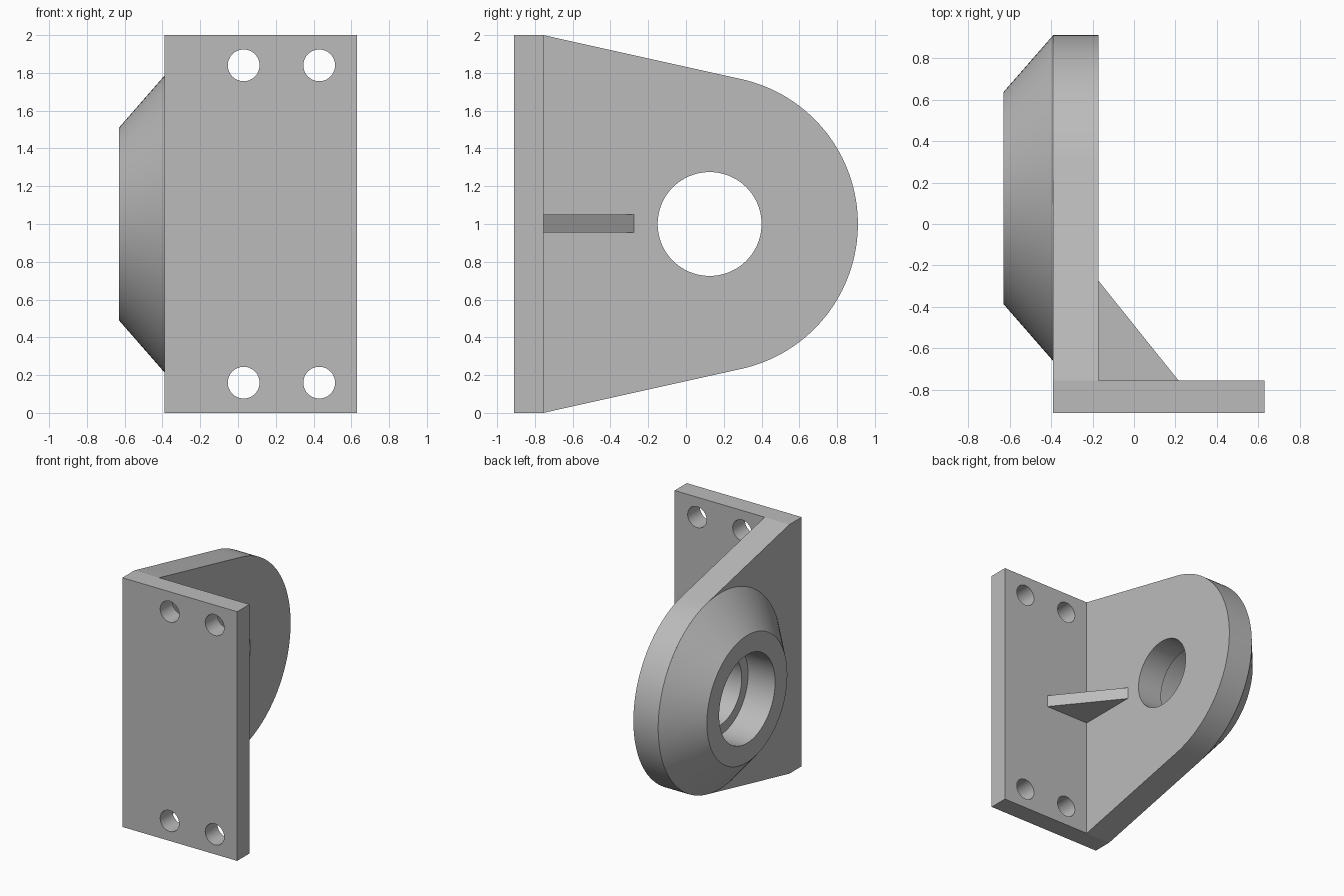
import bpy, bmesh, math
from mathutils import Vector

cube = bpy.data.objects.get("Cube")
if cube:
    bpy.data.objects.remove(cube, do_unlink=True)

# Main dimensions
X_BOSS, X_OUT, X_IN, X_END = -0.63, -0.39, -0.17, 0.63
Y_FRONT, Y_WEB, Y_BACK = -0.91, -0.755, 0.91
HEIGHT = 2.0
AXIS_Y, AXIS_Z, EAR_R = 0.125, 1.0, 0.785
BORE_R, COUNTERBORE_R, BOSS_R = 0.275, 0.355, 0.51

grey = bpy.data.materials.new("plain grey")
grey.use_nodes = True
grey.diffuse_color = (0.5, 0.5, 0.5, 1)
grey.node_tree.nodes["Principled BSDF"].inputs["Base Color"].default_value = grey.diffuse_color


def finish(name, bm):
    """Turn a bmesh into a grey object."""
    bmesh.ops.recalc_face_normals(bm, faces=bm.faces)
    mesh = bpy.data.meshes.new(name)
    bm.to_mesh(mesh)
    bm.free()
    mesh.materials.append(grey)
    obj = bpy.data.objects.new(name, mesh)
    bpy.context.collection.objects.link(obj)
    return obj


def prism(name, outline, depth):
    """Extrude a closed 3D outline along a vector."""
    bm = bmesh.new()
    face = bm.faces.new([bm.verts.new(p) for p in outline])
    out = bmesh.ops.extrude_face_region(bm, geom=[face], use_keep_orig=True)
    verts = [v for v in out["geom"] if isinstance(v, bmesh.types.BMVert)]
    bmesh.ops.translate(bm, verts=verts, vec=Vector(depth))
    return finish(name, bm)


def circle(radius, steps=96, start=0.0, end=2 * math.pi):
    span = end - start
    return [(radius * math.cos(start + span * i / steps),
             radius * math.sin(start + span * i / steps)) for i in range(steps)]


def activate(obj):
    bpy.ops.object.select_all(action='DESELECT')
    obj.select_set(True)
    bpy.context.view_layer.objects.active = obj


def drill(obj, cutter):
    """Cut a hole and discard the cutter."""
    cutter.hide_render = True
    mod = obj.modifiers.new("hole", 'BOOLEAN')
    mod.operation, mod.solver, mod.object = 'DIFFERENCE', 'EXACT', cutter
    activate(obj)
    bpy.ops.object.modifier_apply(modifier=mod.name)
    bpy.data.objects.remove(cutter, do_unlink=True)


# Mounting flange with four bolt holes
flange = prism("mounting_flange",
               [(X_OUT, Y_FRONT, 0), (X_END, Y_FRONT, 0),
                (X_END, Y_FRONT, HEIGHT), (X_OUT, Y_FRONT, HEIGHT)],
               (0, Y_WEB - Y_FRONT, 0))
for x in (0.03, 0.43):
    for z in (0.16, HEIGHT - 0.16):
        ring = [(x + a, Y_FRONT - 0.1, z + b) for a, b in circle(0.084, 48)]
        drill(flange, prism("bolt_hole_cutter", ring, (0, 0.4, 0)))

# Side plate: straight edges running tangent into a round end
dy, dz = Y_WEB - AXIS_Y, HEIGHT - AXIS_Z
tangent = math.atan2(dz, dy) - math.acos(EAR_R / math.hypot(dy, dz))
arc = circle(EAR_R, 64, -tangent, tangent)
arc.append((EAR_R * math.cos(tangent), EAR_R * math.sin(tangent)))
outline = [(X_OUT, Y_WEB, HEIGHT), (X_OUT, Y_WEB, 0)]
outline += [(X_OUT, AXIS_Y + a, AXIS_Z + b) for a, b in arc]
plate = prism("side_plate", outline, (X_IN - X_OUT, 0, 0))
bore = [(X_OUT - 0.1, AXIS_Y + a, AXIS_Z + b) for a, b in circle(BORE_R)]
drill(plate, prism("bore_cutter", bore, (0.5, 0, 0)))

# Conical boss with a counterbore, turned around the bore axis
bm = bmesh.new()
section = [(X_OUT, EAR_R), (X_BOSS, BOSS_R), (X_BOSS, COUNTERBORE_R), (X_OUT, COUNTERBORE_R)]
rings = [[bm.verts.new((x, AXIS_Y + a, AXIS_Z + b)) for a, b in circle(r)] for x, r in section]
for near, far in zip(rings, rings[1:]):
    for i in range(len(near)):
        j = (i + 1) % len(near)
        bm.faces.new((near[i], near[j], far[j], far[i]))
boss = finish("bearing_boss", bm)

# Triangular stiffening rib in the inner corner
rib = prism("stiffening_rib",
            [(X_IN, Y_WEB, 0.955), (0.215, Y_WEB, 0.955), (X_IN, -0.275, 0.955)],
            (0, 0, 0.095))

# Smooth the round surfaces, keep edges sharp
for part in (flange, plate, boss, rib):
    activate(part)
    bpy.ops.object.shade_smooth_by_angle(angle=math.radians(20))
